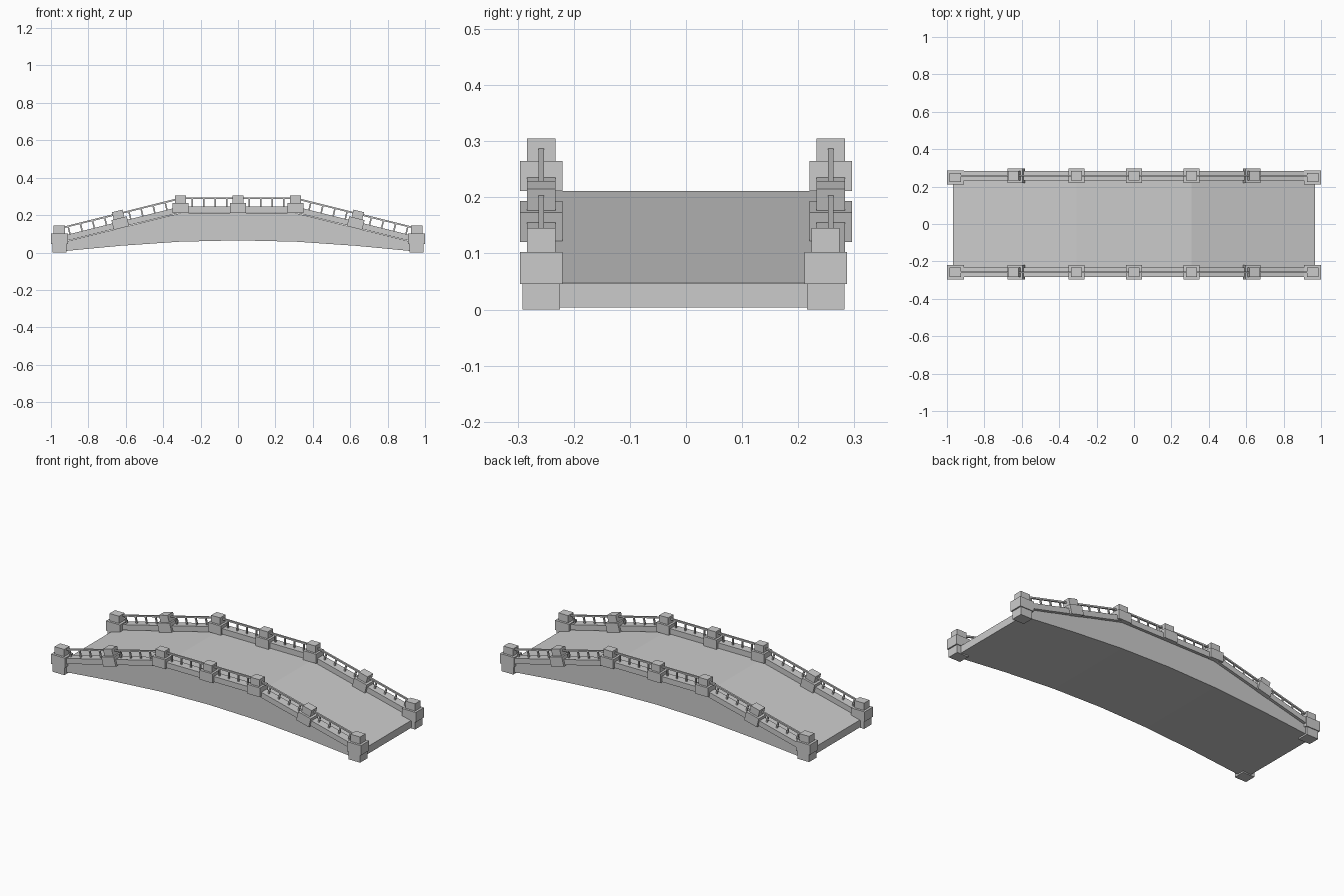
import bpy, bmesh, math
from mathutils import Matrix, Vector

if "Cube" in bpy.data.objects:
    bpy.data.objects.remove(bpy.data.objects["Cube"])

SLOPE = math.atan2(0.164, 0.661)
CREST = 0.307


def deck_z(x):
    return 0.211 - max(0, abs(x) - CREST) * math.tan(SLOPE)


def finish(name, bm):
    bmesh.ops.recalc_face_normals(bm, faces=bm.faces)
    mesh = bpy.data.meshes.new(name)
    bm.to_mesh(mesh)
    bm.free()
    ob = bpy.data.objects.new(name, mesh)
    bpy.context.collection.objects.link(ob)


def extrude_profile(name, pts, y0, y1):
    bm = bmesh.new()
    face = bm.faces.new([bm.verts.new((x, y0, z)) for x, z in pts])
    ext = bmesh.ops.extrude_face_region(bm, geom=[face])["geom"]
    bmesh.ops.translate(bm, vec=(0, y1 - y0, 0),
                        verts=[v for v in ext if isinstance(v, bmesh.types.BMVert)])
    finish(name, bm)


def box(name, base, y, size, lift, tilt=0):
    """Box standing `lift` above a base point, tilted about y."""
    bm = bmesh.new()
    m = (Matrix.Translation((base[0], y, base[1])) @ Matrix.Rotation(tilt, 4, 'Y')
         @ Matrix.Translation((0, 0, lift + size[2] / 2)) @ Matrix.Diagonal((*size, 1)))
    bmesh.ops.create_cube(bm, size=1, matrix=m)
    finish(name, bm)


def band(xs, low, high):
    """Strip following the deck line between two heights."""
    return ([(x, deck_z(x) + low) for x in xs]
            + [(x, deck_z(x) + high) for x in reversed(xs)])


# Arched deck
under = [(0.968, 0.004), (0.63, 0.036), (0.31, 0.058), (0, 0.065),
         (-0.31, 0.058), (-0.63, 0.036), (-0.968, 0.004)]
top = [(x, deck_z(x)) for x in (-0.968, -CREST, CREST, 0.968)]
extrude_profile("deck", under + top, -0.27, 0.27)

for side, label in ((-1, "front"), (1, "back")):
    y = side * 0.258
    end_y = -0.258 if side < 0 else 0.249

    # Kerb and handrail
    line = (-0.95, -CREST, CREST, 0.95)
    extrude_profile(label + "_kerb", band(line, 0.003, 0.035), y - 0.025, y + 0.025)
    extrude_profile(label + "_handrail", band(line, 0.074, 0.083), y - 0.005, y + 0.005)

    # Intermediate posts, the outer pair leaning with the slope
    for x in (-0.63, -CREST, 0, CREST, 0.63):
        tilt = math.copysign(SLOPE, x) if abs(x) > 0.5 else 0
        base = (x - math.copysign(0.007, x) if tilt else x, deck_z(x))
        box(label + "_post_base", base, y, (0.084, 0.075, 0.054), 0, tilt)
        box(label + "_post_cap", base, y, (0.058, 0.05, 0.041), 0.053, tilt)

    # Upright end posts
    for x in (-0.955, 0.955):
        box(label + "_end_post_foot", (x, 0), end_y, (0.075, 0.067, 0.05), 0)
        box(label + "_end_post_body", (x, 0), end_y, (0.09, 0.076, 0.057), 0.046)
        box(label + "_end_post_cap", (x, 0), end_y, (0.062, 0.05, 0.043), 0.102)

    # Balusters between posts
    for sx in (-1, 1):
        for a, b in ((0, CREST), (CREST, 0.63), (0.63, 0.955)):
            for i in range(4):
                x = a + (b - a) * (0.2 + 0.2 * i)
                tilt = SLOPE * sx if a > 0 else 0
                base = (sx * x, deck_z(x))
                box(label + "_baluster", base, y, (0.008, 0.008, 0.048), 0.03, tilt)
